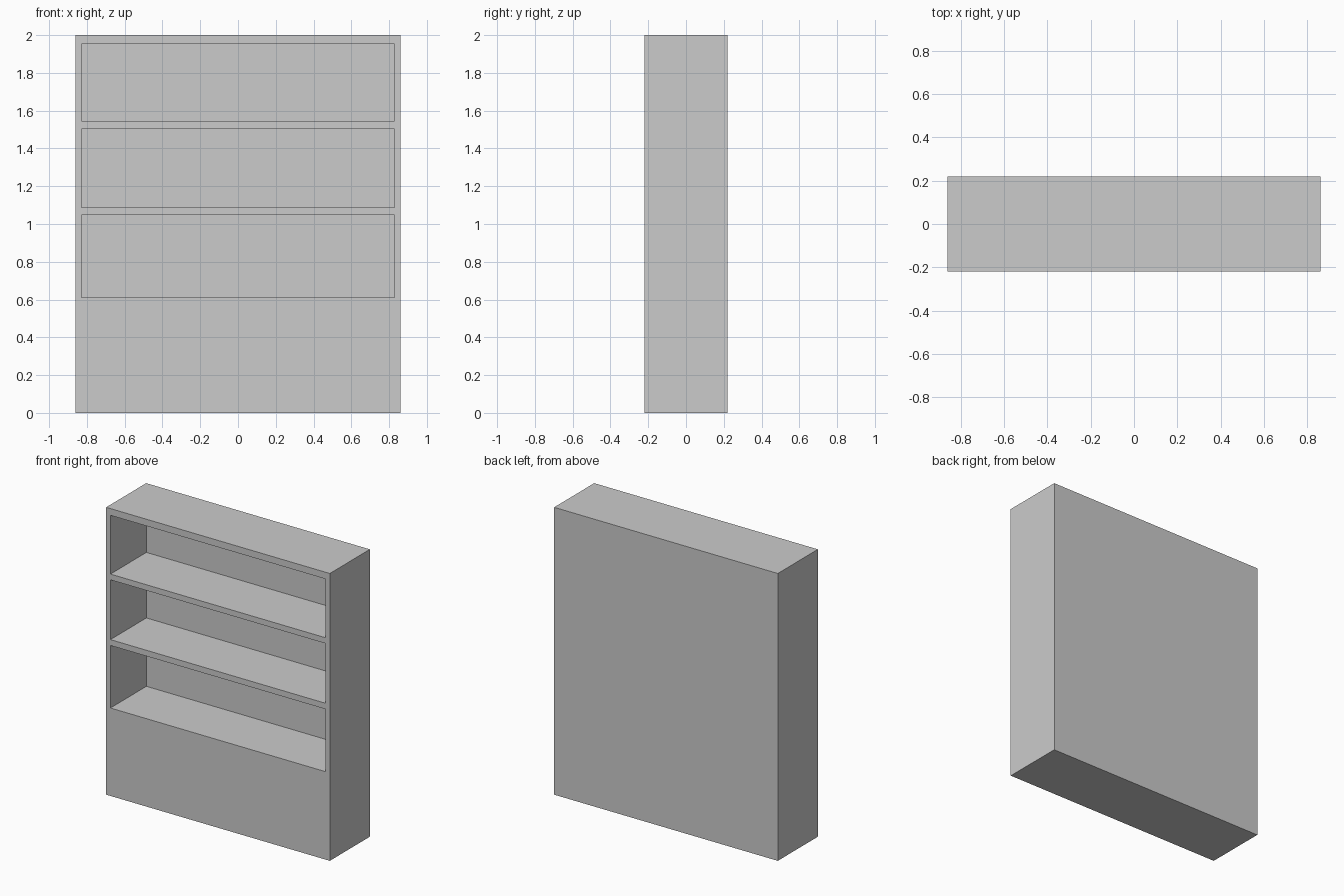
import bpy

if "Cube" in bpy.data.objects:
    bpy.data.objects.remove(bpy.data.objects["Cube"])

WIDTH, DEPTH, HEIGHT = 1.722, 0.44, 2.0
SIDE = 0.033            # side wall thickness
BACK = 0.045            # back panel thickness
BAYS = [(0.612, 1.047), (1.088, 1.504), (1.544, 1.953)]  # floor and ceiling of each open bay


def box(name, x, y, z):
    """Add a box spanning the given (min, max) ranges."""
    bpy.ops.mesh.primitive_cube_add(size=1, location=[sum(r) / 2 for r in (x, y, z)])
    obj = bpy.context.object
    obj.name = name
    obj.scale = [r[1] - r[0] for r in (x, y, z)]
    bpy.ops.object.transform_apply(location=False, rotation=False, scale=True)
    return obj


# Solid cabinet body with a closed base
body = box("bookcase_body", (-WIDTH / 2, WIDTH / 2), (-DEPTH / 2, DEPTH / 2), (0, HEIGHT))

# Open shelf bays carved in from the front
inner = WIDTH / 2 - SIDE
for bottom, top in BAYS:
    cutter = box("bay_cutter", (-inner, inner), (-DEPTH / 2 - 0.1, DEPTH / 2 - BACK), (bottom, top))
    cutter.hide_render = True
    mod = body.modifiers.new("bay", 'BOOLEAN')
    mod.operation = 'DIFFERENCE'
    mod.solver = 'EXACT'
    mod.object = cutter
    bpy.context.view_layer.objects.active = body
    bpy.ops.object.modifier_apply(modifier=mod.name)
    bpy.data.objects.remove(cutter, do_unlink=True)
